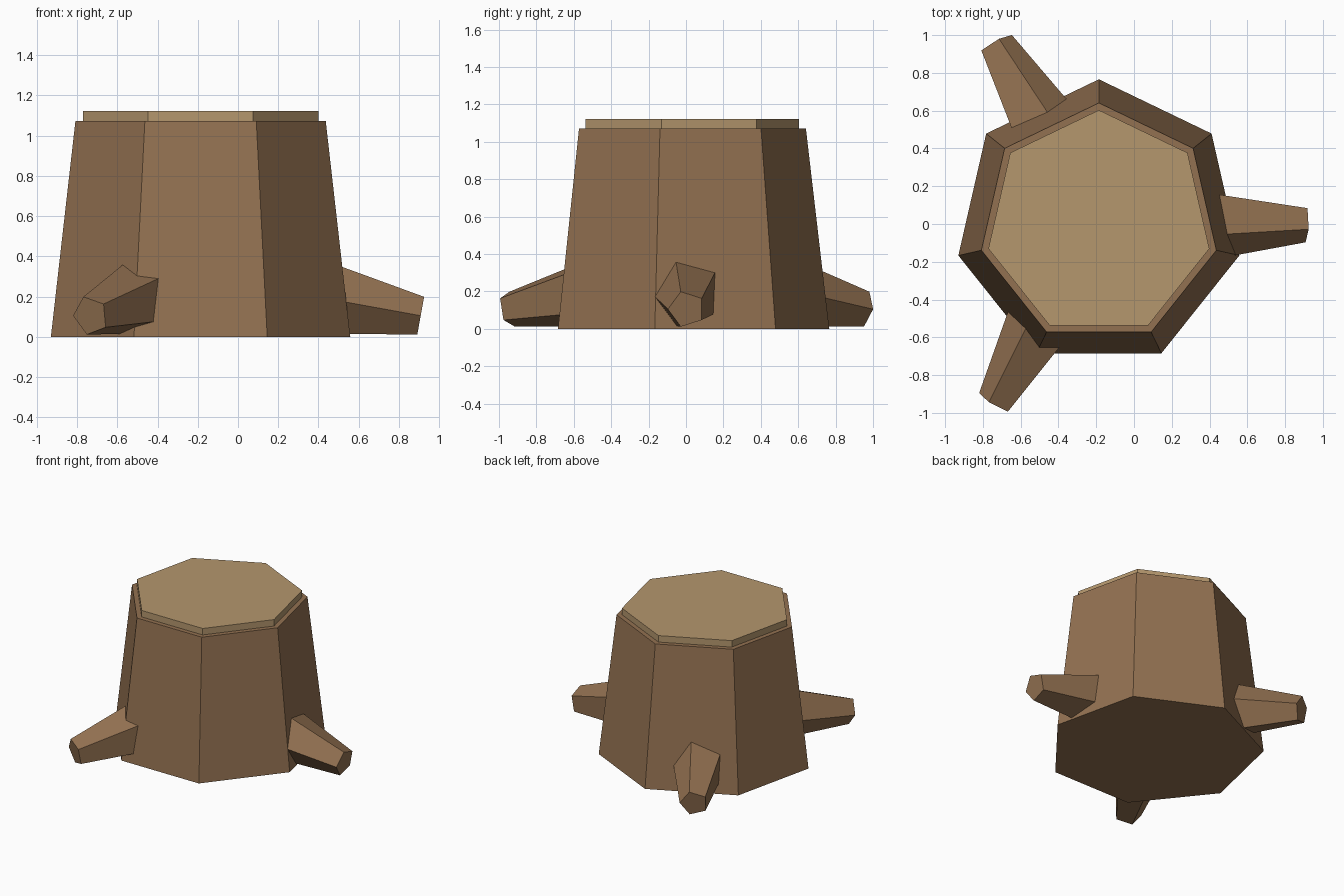
import bpy, bmesh
from math import sin, cos, pi, radians
from mathutils import Matrix, Vector

if "Cube" in bpy.data.objects:
    bpy.data.objects.remove(bpy.data.objects["Cube"])


def material(name, color):
    m = bpy.data.materials.new(name)
    m.diffuse_color = (*color, 1)
    m.use_nodes = True
    m.node_tree.nodes["Principled BSDF"].inputs["Base Color"].default_value = m.diffuse_color
    return m


def frustum(name, sides, start, rings, mat, matrix=None):
    """Flat-faced solid through (z, radius) rings, placed by matrix."""
    bm = bmesh.new()
    loops = [[bm.verts.new((r * cos(start + 2 * pi * i / sides),
                            r * sin(start + 2 * pi * i / sides), z))
              for i in range(sides)] for z, r in rings]
    for a, b in zip(loops, loops[1:]):
        for i in range(sides):
            j = (i + 1) % sides
            bm.faces.new((a[i], a[j], b[j], b[i]))
    bm.faces.new(loops[0][::-1])
    bm.faces.new(loops[-1])
    if matrix:
        bm.transform(matrix)
    bmesh.ops.recalc_face_normals(bm, faces=bm.faces)
    mesh = bpy.data.meshes.new(name)
    bm.to_mesh(mesh)
    bm.free()
    mesh.materials.append(mat)
    ob = bpy.data.objects.new(name, mesh)
    bpy.context.collection.objects.link(ob)
    return ob


bark = material("bark", (0.29, 0.165, 0.082))
wood = material("cut_wood", (0.46, 0.31, 0.155))
centre = Matrix.Translation((-0.186, 0.003, 0))

# Seven-sided trunk and the pale cut top
frustum("trunk", 7, pi / 2, [(0, 0.763), (1.072, 0.638)], bark, centre)
frustum("cut_top", 7, pi / 2, [(1.04, 0.6), (1.122, 0.6)], wood, centre)

# Three five-sided roots sloping down and outwards
axis = Vector((0.984, 0, -0.178))
side = Vector((0, 1, 0))
up = axis.cross(side)
tip = Vector((1.094, 0, 0.105))
frame = Matrix((side, up, axis)).transposed().to_4x4()
frame.col[0][:3], frame.col[1][:3], frame.col[2][:3] = side, up, axis
frame = Matrix.Translation(tip) @ frame
for k in range(3):
    turn = Matrix.Rotation(radians(120 * k), 4, 'Z')
    frustum(f"root_{k + 1}", 5, pi, [(-0.55, 0.2), (0, 0.1)], bark,
            centre @ turn @ frame)
